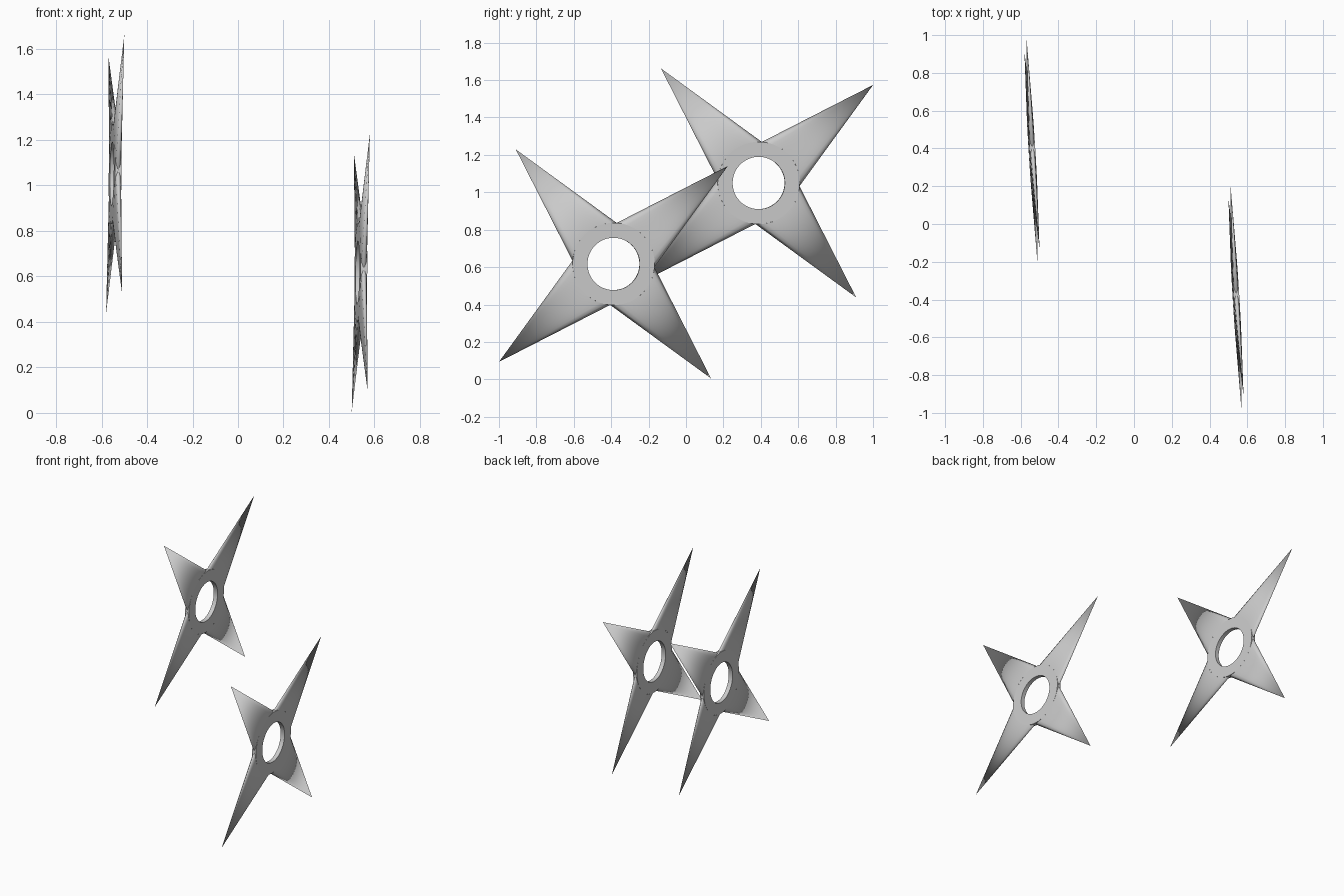
import bpy, bmesh
from math import sin, cos, pi, radians, sqrt
from mathutils import Vector

HOLE, RIM, TIP, HALF = 0.14, 0.22, 0.806, 0.015
SEGMENTS, ARC = 48, 12

if "Cube" in bpy.data.objects:
    bpy.data.objects.remove(bpy.data.objects["Cube"])

steel = bpy.data.materials.new("grey steel")
steel.use_nodes = True
steel.diffuse_color = (0.6, 0.6, 0.6, 1)
steel.node_tree.nodes["Principled BSDF"].inputs["Base Color"].default_value = (0.6, 0.6, 0.6, 1)


def polar(r, a, x=0):
    return Vector((x, r * cos(a), r * sin(a)))


def make_object(name, bm, centre, smooth):
    bmesh.ops.recalc_face_normals(bm, faces=bm.faces)
    mesh = bpy.data.meshes.new(name)
    bm.to_mesh(mesh)
    bm.free()
    mesh.materials.append(steel)
    for p in mesh.polygons:
        p.use_smooth = smooth
    obj = bpy.data.objects.new(name, mesh)
    bpy.context.collection.objects.link(obj)
    # The whole star leans a little
    lean = Vector((1, 0.061, -0.0135))
    obj.rotation_mode = 'QUATERNION'
    obj.rotation_quaternion = Vector((1, 0, 0)).rotation_difference(lean)
    obj.location = centre
    return obj


def ring(name, centre):
    # Rectangular section swept round the hole
    bm = bmesh.new()
    section = [(HOLE, -HALF), (RIM, -HALF), (RIM, HALF), (HOLE, HALF)]
    loops = [[bm.verts.new(polar(r, 2 * pi * i / SEGMENTS, x)) for r, x in section]
             for i in range(SEGMENTS)]
    for i, a in enumerate(loops):
        b = loops[(i + 1) % SEGMENTS]
        for j in range(4):
            k = (j + 1) % 4
            bm.faces.new((a[j], a[k], b[k], b[j]))
    obj = make_object(name, bm, centre, True)
    bpy.ops.object.select_all(action='DESELECT')
    obj.select_set(True)
    bpy.context.view_layer.objects.active = obj
    bpy.ops.object.shade_smooth_by_angle(angle=radians(30))


def blade(name, centre, angle):
    # Flattened cone from a lens-shaped base on the rim to a single point
    bm = bmesh.new()
    tip = bm.verts.new(polar(TIP, angle))
    base = []
    for side in (1, -1):
        for i in range(ARC):
            u = side * (2 * i / ARC - 1)
            x = side * HALF * sqrt(1 - u ** 4)
            base.append(bm.verts.new(polar(RIM, angle + u * pi / 4, x)))
    for a, b in zip(base, base[1:] + base[:1]):
        bm.faces.new((a, b, tip))
    make_object(name, bm, centre, True)


for side, centre in (("left", (0.54, -0.388, 0.617)), ("right", (-0.54, 0.388, 1.05))):
    ring(side + "_star_ring", centre)
    for n in range(4):
        blade(f"{side}_star_blade_{n + 1}", centre, radians(40.5 + 90 * n))
